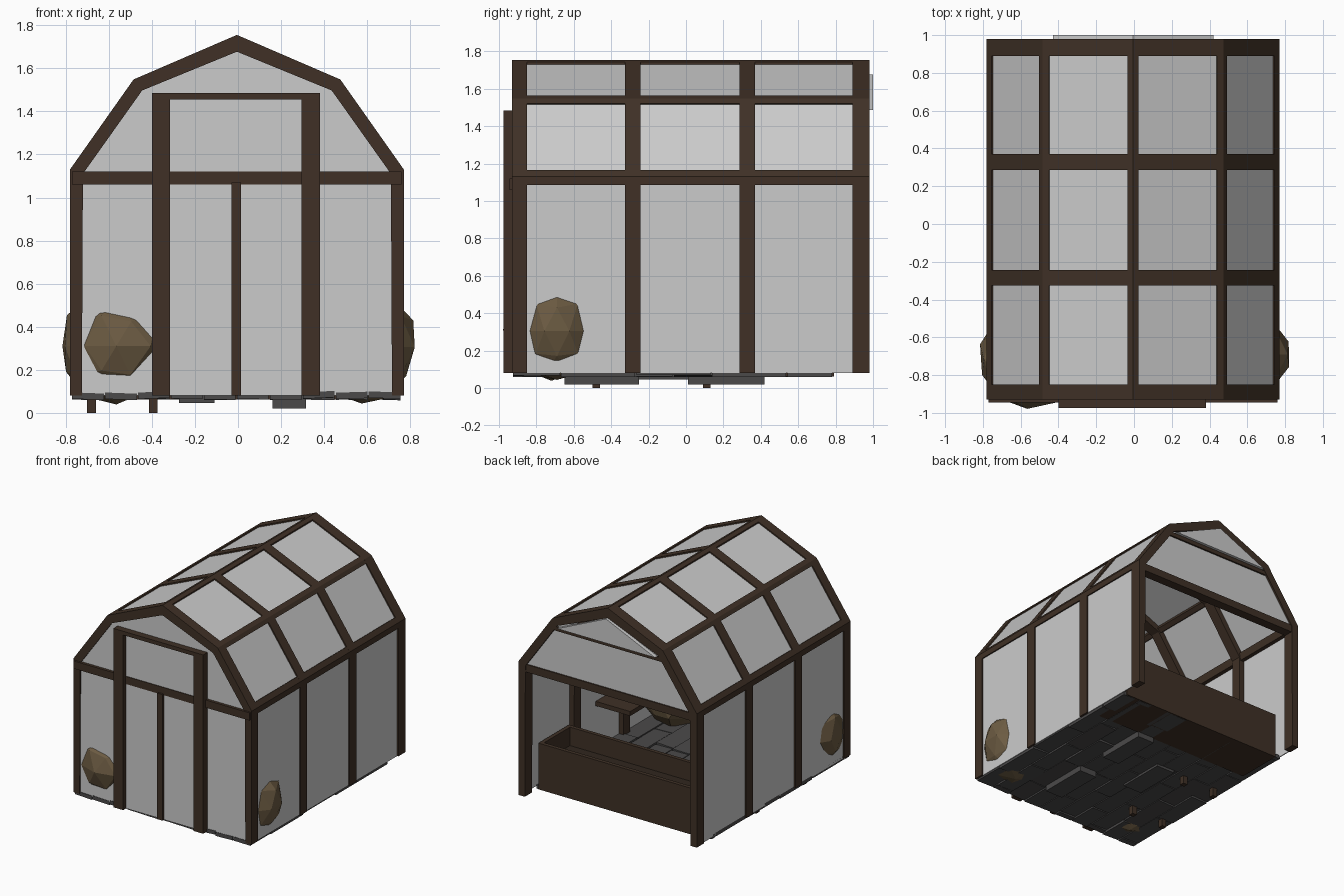
import bpy, bmesh, random
from mathutils import Vector

if "Cube" in bpy.data.objects:
    bpy.data.objects.remove(bpy.data.objects["Cube"])

random.seed(4)
CX = -0.005


def mat(name, c):
    m = bpy.data.materials.new(name)
    m.diffuse_color = (*c, 1)
    m.use_nodes = True
    m.node_tree.nodes["Principled BSDF"].inputs["Base Color"].default_value = m.diffuse_color
    return m


WOOD = mat("wood", (0.05, 0.03, 0.019))
STONE = mat("stone", (0.07, 0.068, 0.068))
SACK = mat("sackcloth", (0.15, 0.105, 0.055))
SOIL = mat("soil", (0.03, 0.02, 0.013))


def finish(name, bm, m=None):
    bmesh.ops.recalc_face_normals(bm, faces=bm.faces)
    me = bpy.data.meshes.new(name)
    bm.to_mesh(me)
    bm.free()
    ob = bpy.data.objects.new(name, me)
    bpy.context.collection.objects.link(ob)
    if m:
        me.materials.append(m)
    return ob


def box(name, x0, x1, y0, y1, z0, z1, m=None):
    bm = bmesh.new()
    bmesh.ops.create_cube(bm, size=1)
    for v in bm.verts:
        v.co = Vector((x0 + (v.co.x + .5) * (x1 - x0), y0 + (v.co.y + .5) * (y1 - y0),
                       z0 + (v.co.z + .5) * (z1 - z0)))
    return finish(name, bm, m)


def extrude(name, pts, y0, y1, m=None):
    """Extrude an x/z outline from y0 to y1."""
    bm = bmesh.new()
    f = bm.faces.new([bm.verts.new((x + CX, y0, z)) for x, z in pts])
    g = bmesh.ops.extrude_face_region(bm, geom=[f])
    bmesh.ops.translate(bm, vec=(0, y1 - y0, 0),
                        verts=[v for v in g["geom"] if isinstance(v, bmesh.types.BMVert)])
    return finish(name, bm, m)


def flip(pts):
    return [(-x, z) for x, z in pts]


# Gambrel ribs
outer = [(.775, .08), (.775, 1.13), (.48, 1.548), (0, 1.755)]
inner = [(.72, .08), (.715, 1.11), (.44, 1.497), (0, 1.677)]
rib = outer + flip(outer[-2::-1]) + flip(inner[:-1]) + inner[::-1]
ribs = [(-.93, -.85), (-.325, -.243), (.285, .37), (.89, .98)]
for i, (a, b) in enumerate(ribs):
    extrude(f"rib_{i}", rib, a, b, WOOD)

# Lengthwise rails: eaves, knees, ridge
eave = [(.775, 1.085), (.775, 1.13), (.75, 1.165), (.715, 1.145), (.725, 1.085)]
knee = [(.498, 1.522), (.48, 1.548), (.445, 1.563), (.43, 1.52), (.46, 1.495)]
for side, f in (("right", list), ("left", flip)):
    extrude(f"eave_rail_{side}", f(eave), -.929, .979, WOOD)
    extrude(f"knee_rail_{side}", f(knee), -.929, .979, WOOD)
extrude("ridge_rail", [(-.03, 1.742), (0, 1.755), (.03, 1.742), (.03, 1.70), (-.03, 1.70)],
        -.929, .979, WOOD)

# Glass panes between the ribs
go = [(.765, .08), (.765, 1.127), (.474, 1.54), (0, 1.744)]
gi = [(.757, .08), (.757, 1.123), (.469, 1.532), (0, 1.735)]
for i in range(3):
    y0, y1 = ribs[i][1], ribs[i + 1][0]
    for side, f in (("right", list), ("left", flip)):
        for j, part in enumerate(("wall", "lower_roof", "upper_roof")):
            extrude(f"{part}_pane_{side}_{i}", f([go[j], go[j + 1], gi[j + 1], gi[j]]), y0, y1)

# Front wall and doors
extrude("front_glass", gi + flip(gi[-2::-1]), -.922, -.912)
box("front_crossbar", -.77, .76, -.945, -.87, 1.06, 1.12, WOOD)
box("door_post_left", -.4, -.315, -.975, -.87, .08, 1.475, WOOD)
box("door_post_right", .295, .38, -.975, -.87, .08, 1.475, WOOD)
box("door_centre_bar", -.03, .015, -.96, -.9, .08, 1.07, WOOD)
box("door_head", -.4, .38, -.975, -.87, 1.455, 1.485, WOOD)
box("door_glass", -.32, .3, -.94, -.93, .08, 1.46)

# Back gable over the open end, with a vent
extrude("back_gable_glass", [(.757, 1.1), (.757, 1.123), (.469, 1.532), (-.469, 1.532),
                             (-.757, 1.123), (-.757, 1.1)], .955, .965)
box("back_crossbar", -.77, .76, .9, .975, 1.06, 1.12, WOOD)
box("back_vent_bar", -.47, .46, .92, .978, 1.455, 1.487, WOOD)
extrude("back_vent_pane", [(-.425, 1.487), (.425, 1.487), (0, 1.677)], .97, 1.0)

# Staggered paving; a few slabs have sunk
sunk = {(6, 2): .02, (6, 4): .02, (3, 3): .045}
w = 1.53 / 10
for c in range(10):
    start = -1.07 if c % 2 else -.87
    if c == 6:
        start = -1.05
    for r in range(-1, 6):
        a = max(-.925, start + .403 * r)
        b = min(.78, start + .403 * (r + 1) - .008)
        if b - a < .03:
            continue
        x = -.77 + c * w
        z = .066 + random.uniform(-.006, .004)
        ob = box(f"paving_slab_{c}_{r + 1}", x, x + w - .006, a, b, z, z + .03, STONE)
        t = random.uniform(-.05, .05)
        for v in ob.data.vertices:
            v.co.z += t * (v.co.x - x - w / 2)
for i, (x0, x1, y0, y1, z) in enumerate([(.16, .31, .01, .42, .02), (.16, .315, -.65, -.25, .02),
                                         (-.275, -.11, -.25, .14, .045)]):
    box(f"sunken_slab_{i}", x0, x1, y0, y1, z, z + .06, STONE)

# Planter box at the back
px0, px1, py0, py1, pz0, pz1, t = -.72, .73, .41, .79, .062, .425, .03
box("planter_back", px0, px1, py1 - t, py1, pz0, pz1, WOOD)
box("planter_front", px0, px1, py0, py0 + t, pz0, pz1, WOOD)
box("planter_end_left", px0, px0 + t, py0 + t, py1 - t, pz0, pz1, WOOD)
box("planter_end_right", px1 - t, px1, py0 + t, py1 - t, pz0, pz1, WOOD)
box("planter_bottom", px0 + t, px1 - t, py0 + t, py1 - t, pz0, pz0 + .03, WOOD)
box("planter_soil", px0 + t, px1 - t, py0 + t, py1 - t, pz0 + .03, .28, SOIL)

# Bench on the left, its legs standing through the floor
box("bench_top", -.73, -.34, -.53, .16, .48, .52, WOOD)
for i, x in enumerate((-.68, -.393)):
    for j, y in enumerate((-.48, .11)):
        box(f"bench_leg_{i}{j}", x - .02, x + .02, y - .02, y + .02, 0, .48, WOOD)

# Wall shelf on the right
box("wall_shelf", .45, .75, -.32, .05, .43, .465, WOOD)


# Lumpy sacks in the front corners
def sack(name, c, r):
    bm = bmesh.new()
    bmesh.ops.create_icosphere(bm, subdivisions=2, radius=1)
    for v in bm.verts:
        k = random.uniform(.9, 1.0)
        v.co = Vector(c) + Vector(v.co[i] * r[i] * k for i in range(3))
    return finish(name, bm, SACK)


sack("sack_left", (-.565, -.72, .31), (.275, .28, .28))
sack("sack_right", (.575, -.69, .305), (.268, .225, .28))
